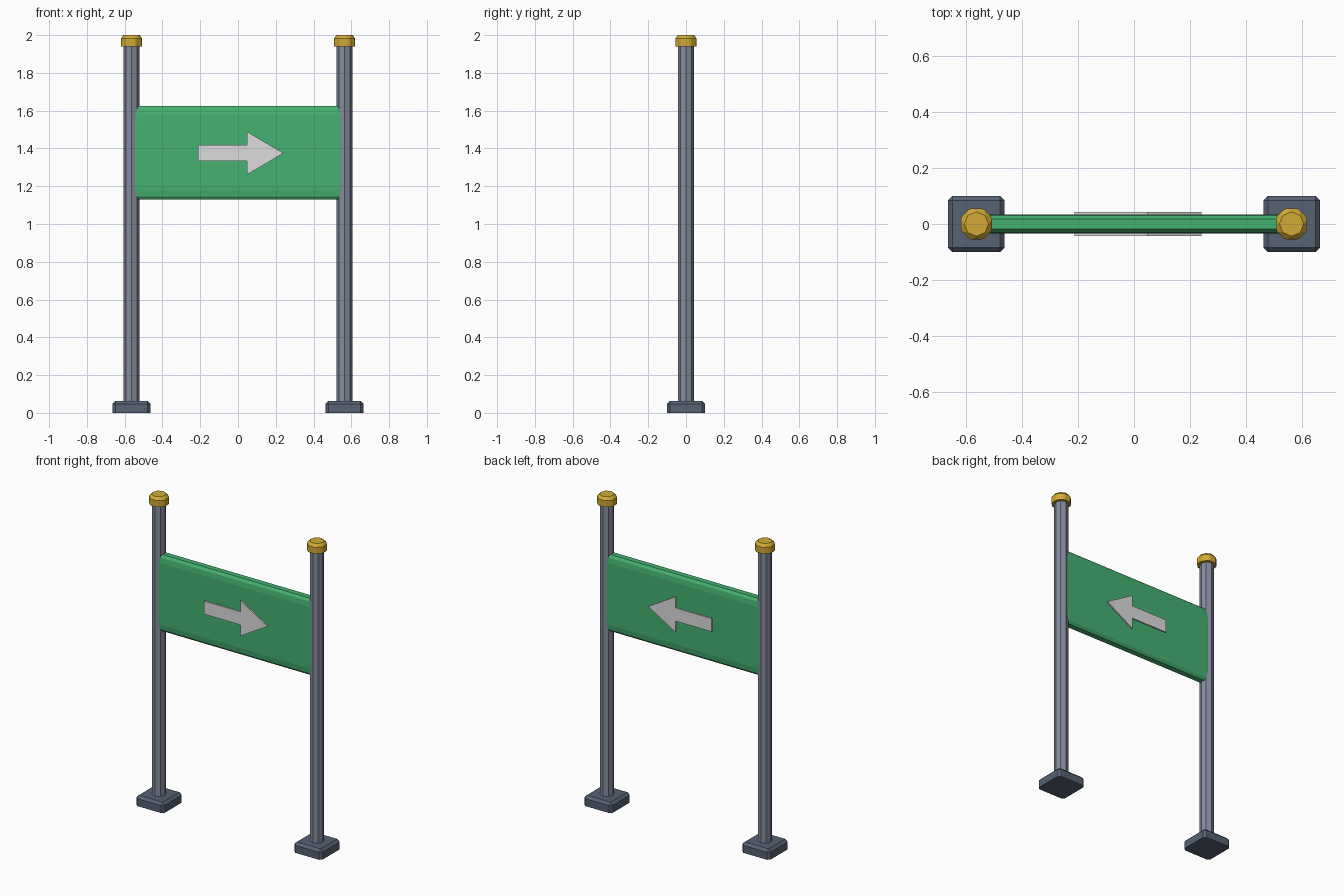
import bpy, bmesh, math

if "Cube" in bpy.data.objects:
    bpy.data.objects.remove(bpy.data.objects["Cube"])


def material(name, rgb):
    m = bpy.data.materials.new(name)
    m.diffuse_color = (*rgb, 1)
    m.use_nodes = True
    m.node_tree.nodes["Principled BSDF"].inputs["Base Color"].default_value = m.diffuse_color
    return m


POST = material("grey post paint", (0.235, 0.262, 0.345))
BASE = material("dark slate", (0.095, 0.122, 0.175))
GOLD = material("gold", (0.64, 0.40, 0.035))
GREEN = material("sign green", (0.060, 0.440, 0.165))
WHITE = material("arrow white", (0.72, 0.72, 0.72))


def finish(name, bm, mat):
    bmesh.ops.recalc_face_normals(bm, faces=bm.faces)
    me = bpy.data.meshes.new(name)
    bm.to_mesh(me)
    bm.free()
    me.materials.append(mat)
    ob = bpy.data.objects.new(name, me)
    bpy.context.collection.objects.link(ob)
    return ob


def loft(name, rings, mat):
    """Join equal-length rings of points and cap both ends."""
    bm = bmesh.new()
    loops = [[bm.verts.new(p) for p in ring] for ring in rings]
    n = len(loops[0])
    for a, b in zip(loops, loops[1:]):
        for i in range(n):
            bm.faces.new((a[i], a[(i + 1) % n], b[(i + 1) % n], b[i]))
    bm.faces.new(loops[0])
    bm.faces.new(loops[-1])
    return finish(name, bm, mat)


def octagon(x, r, z):
    return [(x + r * math.cos(k * math.pi / 4), r * math.sin(k * math.pi / 4), z) for k in range(8)]


def bevel_above(ob, z, width):
    """Chamfer every edge except those lying on the bottom at height z."""
    bm = bmesh.new()
    bm.from_mesh(ob.data)
    edges = [e for e in bm.edges if max(v.co.z for v in e.verts) > z + 0.001]
    bmesh.ops.bevel(bm, geom=edges, offset=width, segments=1, affect='EDGES', clamp_overlap=True)
    bm.to_mesh(ob.data)
    bm.free()


# Posts with foot blocks and caps
for side, x in (("left", -0.564), ("right", 0.564)):
    loft(side + "_post", [octagon(x, 0.042, 0.03), octagon(x, 0.042, 1.96)], POST)
    foot = loft(side + "_foot", [[(x + sx * 0.101, sy * 0.101, z) for sx, sy in
                ((-1, -1), (1, -1), (1, 1), (-1, 1))] for z in (0, 0.064)], BASE)
    bevel_above(foot, 0, 0.016)
    cap = loft(side + "_cap", [octagon(x, 0.063, 1.94), octagon(x, 0.063, 2.0)], GOLD)
    bevel_above(cap, 1.94, 0.018)


# Sign panel: rounded rectangle with softened front and back rims
def rounded_rect(hx, hz, r, y, zc=1.377, steps=4):
    pts = []
    for q, (sx, sz) in enumerate(((1, 1), (-1, 1), (-1, -1), (1, -1))):
        for k in range(steps + 1):
            a = (q + k / steps) * math.pi / 2
            pts.append((sx * (hx - r) + r * math.cos(a), y, zc + sz * (hz - r) + r * math.sin(a)))
    return pts


half = [(0.596, 0.247, 0.052, 0.018), (0.580, 0.231, 0.046, 0.030), (0.540, 0.199, 0.036, 0.0345)]
rings = [rounded_rect(hx, hz, r, -y) for hx, hz, r, y in reversed(half)]
rings += [rounded_rect(hx, hz, r, y) for hx, hz, r, y in half]
loft("sign_panel", rings, GREEN)

# Arrow plates on both faces, pointing to +x
outline = [(-0.213, -0.042), (0.047, -0.042), (0.047, -0.114), (0.241, 0),
           (0.047, 0.114), (0.047, 0.042), (-0.213, 0.042)]
for name, s in (("front_arrow", -1), ("back_arrow", 1)):
    loft(name, [[(x, s * y, 1.375 + z) for x, z in outline] for y in (0.0335, 0.0425)], WHITE)
